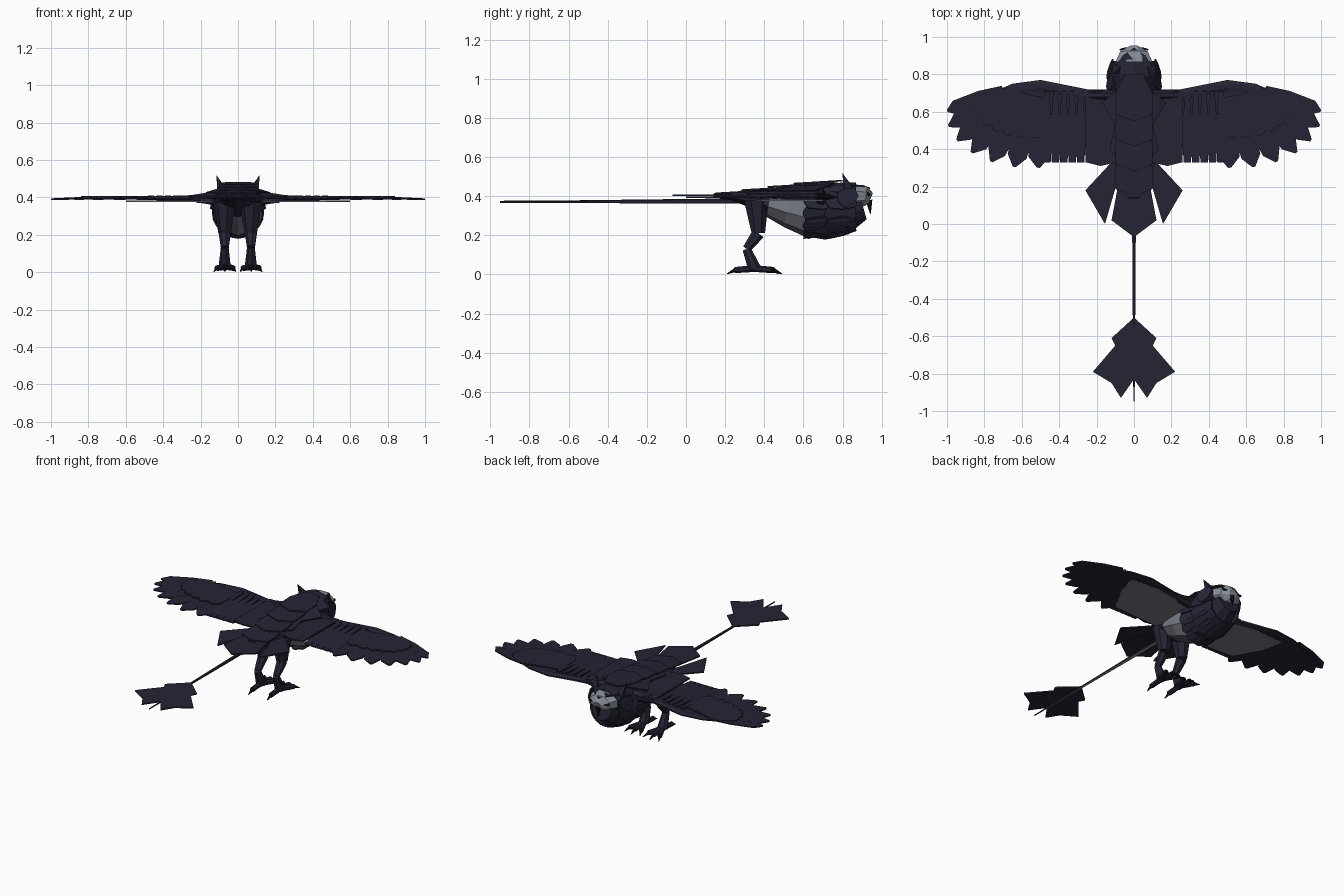
import bpy
import bmesh
import math
from mathutils import Vector

cube = bpy.data.objects.get("Cube")
if cube:
    bpy.data.objects.remove(cube)


def material(name, red, green, blue):
    mat = bpy.data.materials.new(name)
    mat.use_nodes = True
    colour = (red, green, blue, 1)
    mat.diffuse_color = colour
    mat.node_tree.nodes["Principled BSDF"].inputs["Base Color"].default_value = colour
    return mat


NAVY = material("navy feathers", 0.018, 0.018, 0.036)
GREY = material("grey down", 0.19, 0.2, 0.24)
PALE = material("pale face", 0.25, 0.28, 0.33)
BLACK = material("black claw", 0.006, 0.006, 0.01)


def mix(start, end, t):
    return start + (end - start) * t


def finish(name, bm, mats, rule=None):
    bmesh.ops.recalc_face_normals(bm, faces=bm.faces)
    bm.normal_update()
    if rule:
        for face in bm.faces:
            face.material_index = int(rule(face.calc_center_median(), face.normal))
    mesh = bpy.data.meshes.new(name)
    bm.to_mesh(mesh)
    bm.free()
    for mat in mats:
        mesh.materials.append(mat)
    bpy.context.collection.objects.link(bpy.data.objects.new(name, mesh))


def loft(name, rings, mats, sides=8, rule=None):
    """Skin over rings of (centre, half width, half height)."""
    bm = bmesh.new()
    centres = [Vector(centre) for centre, width, height in rings]
    last = len(rings) - 1
    loops = []
    for i, (centre, width, height) in enumerate(rings):
        along = (centres[min(i + 1, last)] - centres[max(i - 1, 0)]).normalized()
        ref = Vector((0, 1, 0)) if abs(along.x) > 0.8 else Vector((1, 0, 0))
        across = (ref - along * ref.dot(along)).normalized()
        upward = along.cross(across)
        angles = [(k + 0.5) * math.tau / sides for k in range(sides)]
        loops.append([bm.verts.new(centres[i] + across * width * math.cos(angle)
                                   + upward * height * math.sin(angle)) for angle in angles])
    for near, far in zip(loops, loops[1:]):
        for k in range(sides):
            bm.faces.new((near[k], near[k - 1], far[k - 1], far[k]))
    bm.faces.new(loops[0])
    bm.faces.new(loops[-1])
    finish(name, bm, mats, rule)


def limb(name, start, end, start_radius, end_radius, mats=(NAVY,), sides=7, rule=None):
    rings = [(start, start_radius, start_radius), (end, end_radius, end_radius)]
    loft(name, rings, mats, sides, rule)


def plate(name, points, mat=NAVY, thick=0.008):
    """Thin slab thickened upward from its outline."""
    bm = bmesh.new()
    face = bm.faces.new([bm.verts.new(point) for point in points])
    bm.normal_update()
    offset = face.normal * math.copysign(thick, face.normal.z)
    extruded = bmesh.ops.extrude_face_region(bm, geom=[face])["geom"]
    for vert in extruded:
        if isinstance(vert, bmesh.types.BMVert):
            vert.co += offset
    finish(name, bm, [mat])


def feather(name, root, tip, width, up=(0, 0, 1), blunt=0.3):
    root, tip = Vector(root), Vector(tip)
    length = tip - root
    side = length.cross(Vector(up)).normalized() * width / 2
    spec = [(0, 0.5), (0.4, 1), (0.85, 1), (1, blunt)]
    left = [root + length * t + side * w for t, w in spec]
    right = [root + length * t - side * w for t, w in reversed(spec)]
    plate(name, left + right)


# Trunk swells toward the breast, with a grey belly behind
trunk = []
for i in range(9):
    t = i / 8
    height = 0.01 + 0.14 * math.sin(math.pi * 0.82 * t ** 1.7)
    width = 0.135 * math.sqrt(math.sin(math.pi * mix(0.03, 0.9, t)))
    trunk.append(((0, mix(0.14, 0.9, t), 0.41 - 0.55 * height), width, height))
loft("trunk", trunk, [NAVY, GREY], 10,
     lambda centre, normal: 0.4 < centre.y < 0.65 and centre.z < 0.36)

# Breast ruff of two rows of feathers pointing back
for i in range(9):
    angle = math.radians(mix(-200, 20, i / 8))
    across, rise = math.cos(angle), math.sin(angle)
    for row, start in enumerate((0.76, 0.87)):
        feather(f"ruff_feather_{row}_{i}",
                (across * 0.11, start, 0.33 + rise * 0.11),
                (across * 0.14, start - 0.16, 0.33 + rise * 0.15),
                0.09, up=(across, 0, rise), blunt=0.2)

# Layered feathers down the back
for i in range(4):
    start, level = mix(0.4, 0.8, i / 3), mix(0.425, 0.475, i / 3)
    feather(f"back_feather_{i}", (0, start, level), (0, start - 0.25, level - 0.015),
            0.2, blunt=0.05)

# Head, face and beak
loft("head", [((0, 0.73, 0.4), 0.09, 0.06), ((0, 0.8, 0.4), 0.13, 0.07),
              ((0, 0.87, 0.4), 0.11, 0.07)], [NAVY], 10)
loft("face", [((0, 0.86, 0.4), 0.11, 0.066), ((0, 0.92, 0.4), 0.08, 0.055),
              ((0, 0.945, 0.39), 0.03, 0.03)], [PALE])
limb("beak", (0, 0.935, 0.38), (0, 0.943, 0.31), 0.018, 0.002, [BLACK])
plate("brow", [(-0.1, 0.84, 0.45), (0.1, 0.84, 0.45), (0.06, 0.9, 0.45),
               (0, 0.94, 0.435), (-0.06, 0.9, 0.45)])

# Tail rod, grey underneath
limb("tail_rod", (0, 0.3, 0.375), (0, -0.95, 0.37), 0.014, 0.004, [NAVY, GREY], 6,
     lambda centre, normal: normal.z < -0.2)

LEADING_EDGE = [(0.1, 0.72), (0.25, 0.72), (0.5, 0.77), (0.65, 0.75), (0.9, 0.64)]

for sign, side in ((1, "left"), (-1, "right")):
    def at(x, y, z):
        return (sign * x, y, z)

    def flat(name, outline, level, mat=NAVY):
        plate(f"{side}_{name}", [at(x, y, level) for x, y in outline], mat)

    # Wing web, grey lining and a leading edge that thickens at the shoulder
    flat("wing_web", LEADING_EDGE + [(0.85, 0.5), (0.6, 0.4), (0.1, 0.4)], 0.39)
    flat("wing_lining", [(0.1, 0.68), (0.4, 0.71), (0.6, 0.7), (0.57, 0.56),
                         (0.47, 0.38), (0.1, 0.36)], 0.375, GREY)
    loft(f"{side}_wing_edge", [(at(x, y - 0.03, 0.395), 0.03, 0.0045 / x)
                               for x, y in LEADING_EDGE], [NAVY])

    # Primary feathers and coverts fan out from the wrist
    for i in range(7):
        t = i / 6
        angle = math.radians(mix(5, -95, t))
        reach, drop = math.cos(angle), math.sin(angle)
        root = at(mix(0.7, 0.5, t), mix(0.72, 0.68, t), 0.4)
        tip = at(0.55 + 0.45 * reach, 0.58 + 0.28 * drop, 0.386)
        feather(f"{side}_primary_{i}", root, tip, mix(0.08, 0.11, t), blunt=0.15)
        tip = at(0.55 + 0.28 * reach, 0.6 + 0.14 * drop, 0.4)
        feather(f"{side}_covert_{i}", root, tip, 0.09)

    # Secondary feathers and inner panel
    for i in range(5):
        x = mix(0.285, 0.465, i / 4)
        feather(f"{side}_secondary_{i}", at(x, 0.71, 0.403), at(x, 0.33, 0.388),
                0.046, blunt=0.85)
    flat("inner_panel", [(0.05, 0.71), (0.26, 0.71), (0.26, 0.33), (0.18, 0.31),
                         (0.05, 0.34)], 0.405)
    plate(f"{side}_shoulder_cape", [at(0.04, 0.76, 0.46), at(0.17, 0.65, 0.42),
                                    at(0.1, 0.53, 0.42), at(0.13, 0.4, 0.42),
                                    at(0.03, 0.28, 0.42)])

    # Tail fan at the rump and tuft at the end of the rod
    flat("tail_fan_middle", [(0, 0.34), (0.06, 0.34), (0.09, 0.18), (0.12, 0.02),
                             (0, -0.07)], 0.4)
    flat("tail_fan_side", [(0.04, 0.36), (0.13, 0.32), (0.26, 0.18), (0.155, 0),
                           (0.1, 0.19)], 0.39)
    flat("tail_tuft", [(0, -0.5), (0.12, -0.61), (0.1, -0.65), (0.22, -0.79),
                       (0.12, -0.85), (0.07, -0.93), (0, -0.83)], 0.37)

    # Ear tuft, eye and cheek feather
    limb(f"{side}_ear", at(0.09, 0.83, 0.44), at(0.114, 0.8, 0.515), 0.03, 0.002, sides=4)
    plate(f"{side}_eye", [at(0.04, 0.938, 0.405), at(0.075, 0.926, 0.418),
                          at(0.07, 0.93, 0.4)], BLACK)
    feather(f"{side}_cheek_feather", at(0.11, 0.87, 0.42), at(0.14, 0.78, 0.37),
            0.09, up=(sign, 0, 0))

    # Leg: thigh, backward shin and upright foot bone
    hip, knee = at(0.07, 0.36, 0.38), at(0.07, 0.37, 0.21)
    hock, ankle = at(0.07, 0.31, 0.13), at(0.07, 0.35, 0.03)
    limb(f"{side}_thigh", hip, knee, 0.065, 0.035)
    limb(f"{side}_shin", knee, hock, 0.034, 0.022)
    limb(f"{side}_foot_bone", hock, ankle, 0.022, 0.034)

    # Three toes forward and one back, each with a claw
    for i, degrees in enumerate((65, 90, 115, 270)):
        angle = math.radians(degrees)

        def along_toe(distance, level):
            return at(0.07 + distance * math.cos(angle),
                      0.35 + distance * math.sin(angle), level)

        limb(f"{side}_toe_{i}", ankle, along_toe(0.1, 0.022), 0.018, 0.016)
        limb(f"{side}_claw_{i}", along_toe(0.09, 0.026), along_toe(0.14, 0.003),
             0.013, 0.002, [BLACK])
